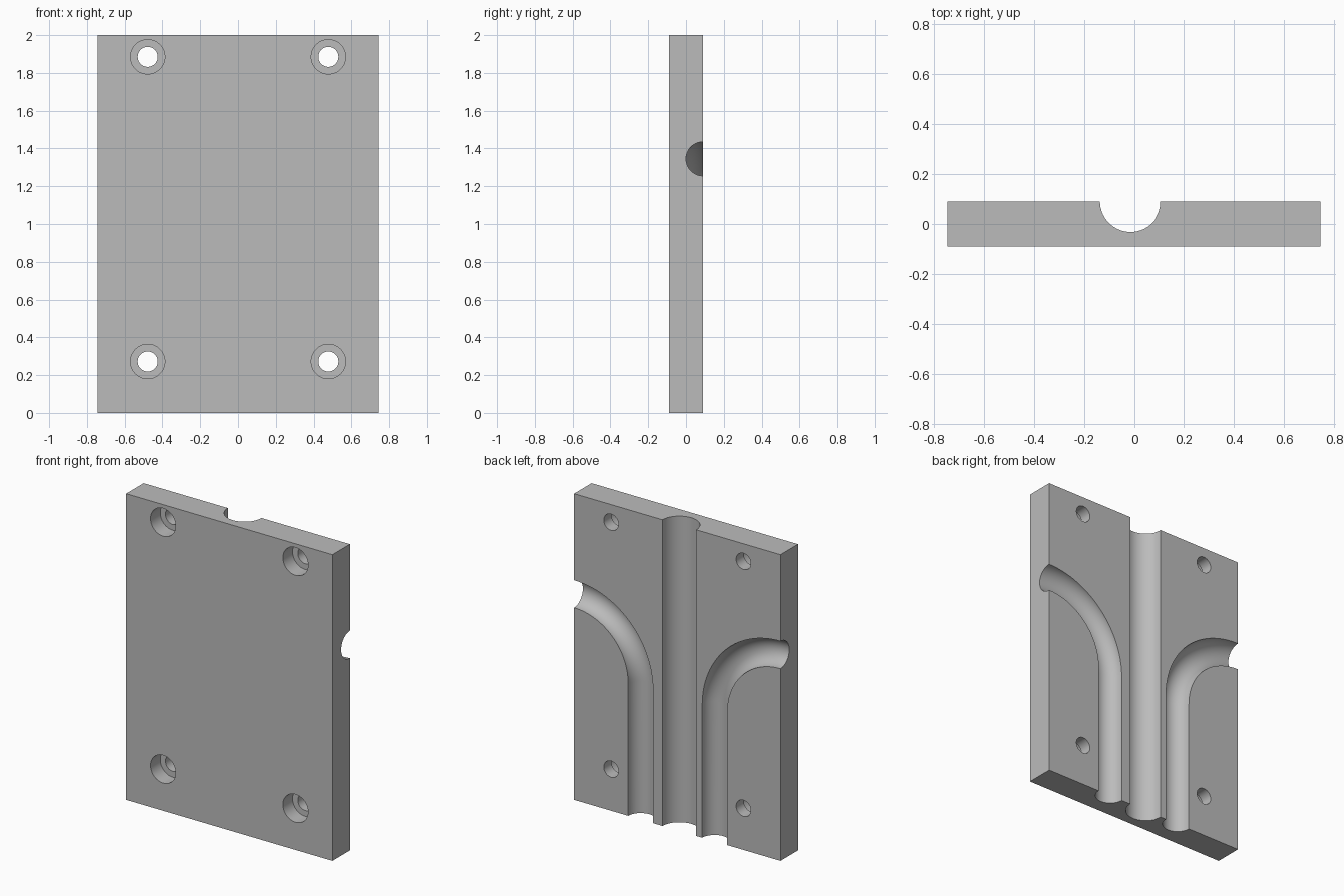
import bpy, bmesh, math
from mathutils import Vector

W, T, H = 1.49, 0.18, 2.0      # plate width, thickness, height
BACK = T / 2
SEGS = 48

cube = bpy.data.objects.get("Cube")
if cube:
    bpy.data.objects.remove(cube, do_unlink=True)

grey = bpy.data.materials.new("plain grey")
grey.use_nodes = True
colour = (0.5, 0.5, 0.5, 1)
grey.diffuse_color = colour
grey.node_tree.nodes["Principled BSDF"].inputs["Base Color"].default_value = colour


def make_object(name, bm):
    bmesh.ops.recalc_face_normals(bm, faces=bm.faces)
    mesh = bpy.data.meshes.new(name)
    bm.to_mesh(mesh)
    bm.free()
    mesh.materials.append(grey)
    obj = bpy.data.objects.new(name, mesh)
    bpy.context.collection.objects.link(obj)
    return obj


def sweep(name, path, radii):
    """Closed round tube along a path, with one radius per point."""
    bm = bmesh.new()
    pts = [Vector(p) for p in path]
    rings = []
    for i, p in enumerate(pts):
        d = Vector()
        if i > 0:
            d += (p - pts[i - 1]).normalized()
        if i < len(pts) - 1:
            d += (pts[i + 1] - p).normalized()
        d.normalize()
        u = d.orthogonal() if abs(d.y) > 0.9 else d.cross(Vector((0, 1, 0)))
        u.normalize()
        v = d.cross(u)
        ring = []
        for k in range(SEGS):
            a = 2 * math.pi * (k + 0.5) / SEGS
            ring.append(bm.verts.new(p + radii[i] * (math.cos(a) * u + math.sin(a) * v)))
        rings.append(ring)
    for r0, r1 in zip(rings, rings[1:]):
        for k in range(SEGS):
            n = (k + 1) % SEGS
            bm.faces.new((r0[k], r0[n], r1[n], r1[k]))
    bm.faces.new(rings[0])
    bm.faces.new(rings[-1])
    obj = make_object(name, bm)
    obj.hide_render = True
    return obj


# Flat plate
bm = bmesh.new()
bmesh.ops.create_cube(bm, size=1)
bmesh.ops.scale(bm, vec=(W, T, H), verts=bm.verts)
bmesh.ops.translate(bm, vec=(0, 0, H / 2), verts=bm.verts)
plate = make_object("grooved_plate", bm)

# Straight centre groove
cutters = [sweep("centre_groove_cutter",
                 [(-0.015, BACK, -0.1), (-0.015, BACK, H + 0.1)], [0.122] * 2)]

# Curved grooves from the bottom edge out to each side
for side, foot in ((1, 0.265), (-1, 0.27)):
    end_z = 1.345
    bend = W / 2 - foot
    path = [(side * foot, BACK, -0.1)]
    for i in range(33):
        a = math.pi / 2 * i / 32
        path.append((side * (W / 2 - bend * math.cos(a)), BACK,
                     end_z - bend + bend * math.sin(a)))
    path.append((side * (W / 2 + 0.1), BACK, end_z))
    cutters.append(sweep("curved_groove_cutter", path, [0.09] * len(path)))

# Counterbored screw holes
step = -BACK + 0.1
for x in (-0.478, 0.478):
    for z in (0.272, 1.885):
        path = [(x, y, z) for y in (-0.2, step, step + 0.0001, 0.2)]
        cutters.append(sweep("screw_hole_cutter", path, [0.091, 0.091, 0.053, 0.053]))

# Cut everything out of the plate
bpy.ops.object.select_all(action="DESELECT")
bpy.context.view_layer.objects.active = plate
plate.select_set(True)
for cutter in cutters:
    mod = plate.modifiers.new("cut", "BOOLEAN")
    mod.operation = "DIFFERENCE"
    mod.solver = "EXACT"
    mod.object = cutter
    bpy.ops.object.modifier_apply(modifier=mod.name)
    bpy.data.objects.remove(cutter, do_unlink=True)

bpy.ops.object.shade_smooth_by_angle(angle=math.radians(30))
